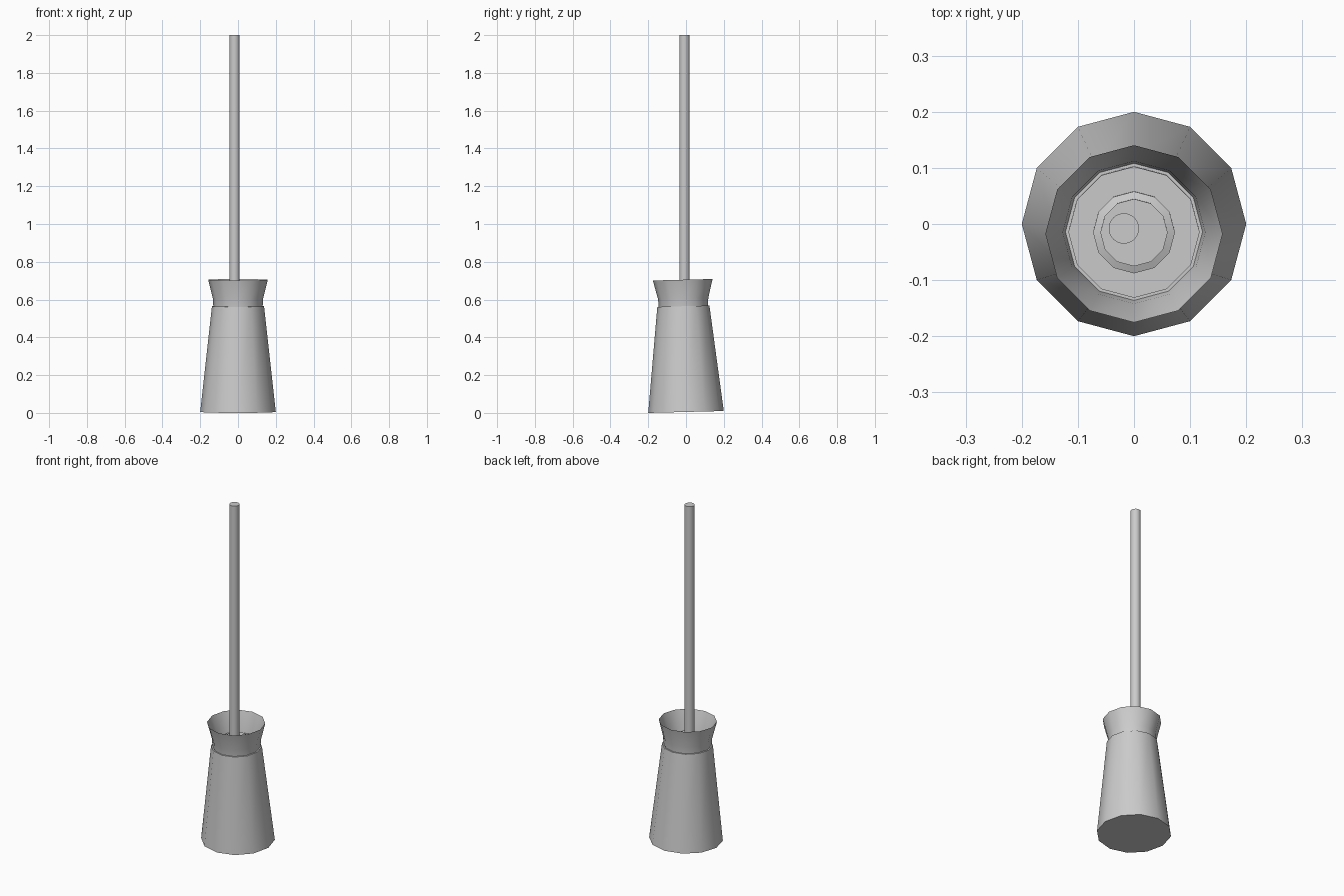
import bpy
import bmesh
import math
from mathutils import Matrix

if "Cube" in bpy.data.objects:
    bpy.data.objects.remove(bpy.data.objects["Cube"])

GREY = (0.6, 0.6, 0.6, 1.0)
mat = bpy.data.materials.new("plain grey")
mat.use_nodes = True
mat.diffuse_color = GREY
mat.node_tree.nodes["Principled BSDF"].inputs["Base Color"].default_value = GREY


def lathe(name, profile, sides, cap_start=False, cap_end=False):
    """Revolve (radius, z) points around the z axis."""
    bm = bmesh.new()
    rings = []
    for r, z in profile:
        rings.append([bm.verts.new((r * math.cos(math.tau * i / sides),
                                    r * math.sin(math.tau * i / sides), z))
                      for i in range(sides)])
    for low, high in zip(rings, rings[1:]):
        for i in range(sides):
            j = (i + 1) % sides
            bm.faces.new((low[i], low[j], high[j], high[i]))
    if cap_start:
        bm.faces.new(rings[0][::-1])
    if cap_end:
        bm.faces.new(rings[-1])
    mesh = bpy.data.meshes.new(name)
    bm.to_mesh(mesh)
    bm.free()
    mesh.materials.append(mat)
    obj = bpy.data.objects.new(name, mesh)
    bpy.context.collection.objects.link(obj)
    bpy.ops.object.select_all(action="DESELECT")
    obj.select_set(True)
    bpy.context.view_layer.objects.active = obj
    bpy.ops.object.shade_smooth_by_angle(angle=math.radians(35))
    return obj


# Tapered tub
body = lathe("tub_body", [(0.2, 0), (0.138, 0.56)], 12, True, True)

# Flared collar: outside up to the rim, then down the inside
collar = lathe("flared_collar", [(0.13, 0.55), (0.133, 0.6), (0.158, 0.7),
                                 (0.127, 0.6), (0.121, 0.55)], 12)

# Lid sunk in the collar, with a stepped boss for the handle
lid = lathe("lid", [(0.117, 0.55), (0.117, 0.585)], 12, True, True)
boss = lathe("lid_boss", [(0.073, 0.58), (0.073, 0.6), (0.06, 0.605),
                          (0.06, 0.615)], 12, False, True)

# The tub leans slightly forward
lean = Matrix.Translation((0, 0, 0.005)) @ Matrix.Rotation(0.025, 4, "X")
for part in (body, collar, lid, boss):
    part.data.transform(lean)

# Upright plunger handle
handle = lathe("plunger_handle", [(0.027, 0.5), (0.027, 2.0)], 32, True, True)
handle.location = (-0.018, -0.008, 0)
